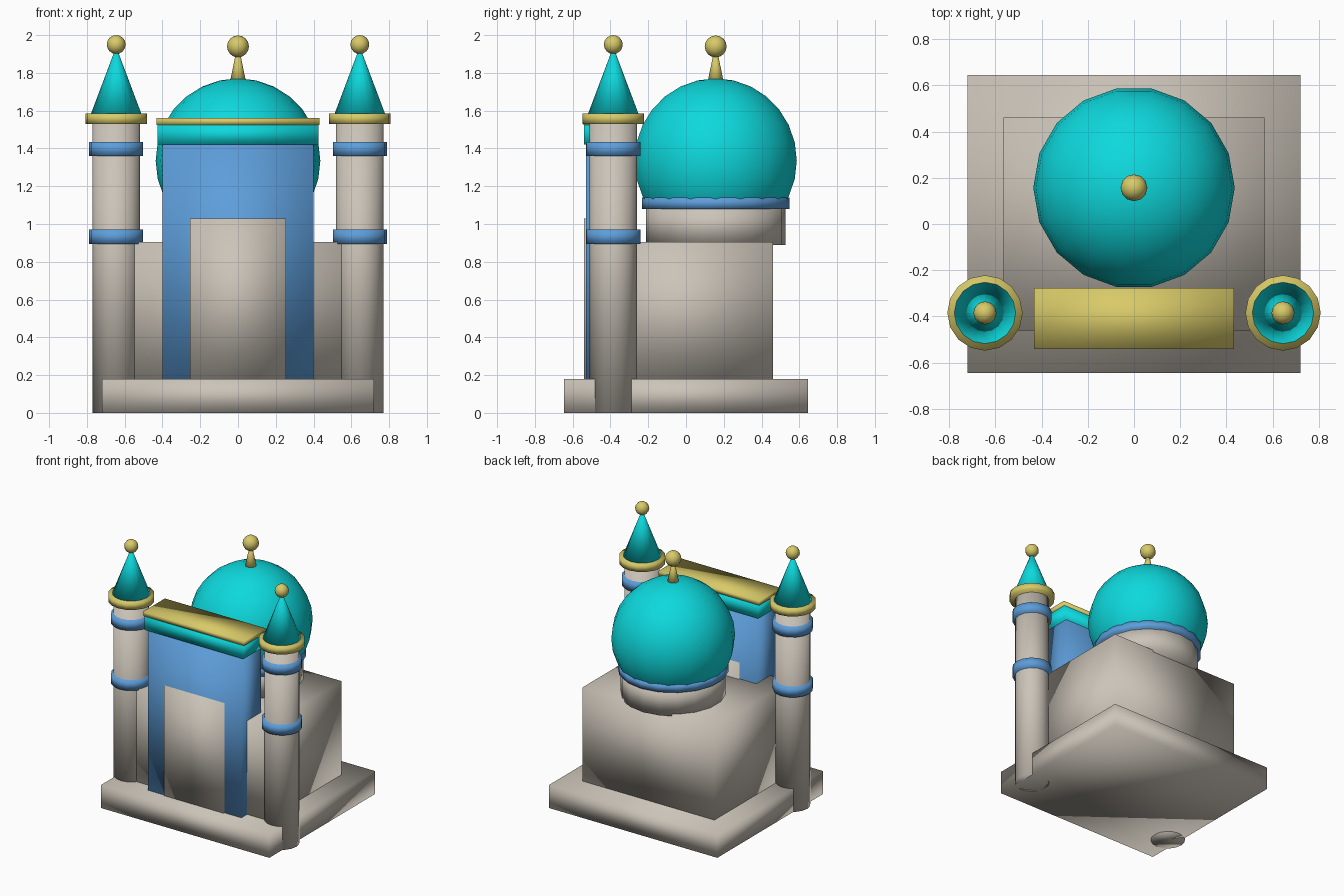
import bpy
import bmesh
import math
from mathutils import Matrix

cube = bpy.data.objects.get("Cube")
if cube:
    bpy.data.objects.remove(cube, do_unlink=True)


def make_material(name, rgb):
    mat = bpy.data.materials.new(name)
    mat.use_nodes = True
    mat.diffuse_color = (*rgb, 1)
    mat.node_tree.nodes["Principled BSDF"].inputs["Base Color"].default_value = (*rgb, 1)
    return mat


stone = make_material("warm stone", (0.60, 0.55, 0.48))
teal = make_material("turquoise tile", (0.004, 0.69, 0.72))
blue = make_material("blue tile", (0.11, 0.34, 0.70))
gold = make_material("pale gold", (0.69, 0.59, 0.14))


def finish(name, bm, mat, location):
    """Turn a bmesh into a softly shaded object."""
    mesh = bpy.data.meshes.new(name)
    for face in bm.faces:
        face.smooth = True
    bm.to_mesh(mesh)
    bm.free()
    mesh.materials.append(mat)
    obj = bpy.data.objects.new(name, mesh)
    obj.location = location
    bpy.context.collection.objects.link(obj)
    return obj


def box(name, mat, half_width, y0, y1, z0, z1):
    bm = bmesh.new()
    bmesh.ops.create_cube(bm, size=1)
    bmesh.ops.scale(bm, vec=(2 * half_width, y1 - y0, z1 - z0), verts=bm.verts)
    return finish(name, bm, mat, (0, (y0 + y1) / 2, (z0 + z1) / 2))


def cone(name, mat, x, y, z0, z1, r0, r1=None, sides=16):
    """Upright cylinder, or a tapered one when r1 is given."""
    bm = bmesh.new()
    bmesh.ops.create_cone(bm, cap_ends=True, segments=sides, radius1=r0,
                          radius2=r0 if r1 is None else r1, depth=z1 - z0)
    return finish(name, bm, mat, (x, y, (z0 + z1) / 2))


def ball(name, mat, x, y, z, radius, sides=12, rings=8):
    bm = bmesh.new()
    bmesh.ops.create_uvsphere(bm, u_segments=sides, v_segments=rings, radius=radius)
    bmesh.ops.rotate(bm, matrix=Matrix.Rotation(math.pi / 2, 3, "Z"), verts=bm.verts)
    return finish(name, bm, mat, (x, y, z))


# Base and main hall
box("plinth", stone, 0.72, -0.645, 0.645, 0, 0.18)
box("main_hall", stone, 0.565, -0.46, 0.46, 0.17, 0.905)

# Entrance portal
box("portal", blue, 0.40, -0.53, -0.29, 0.17, 1.43)
box("portal_niche", stone, 0.255, -0.54, -0.28, 0.17, 1.03)
box("portal_frieze", teal, 0.425, -0.54, -0.28, 1.42, 1.53)
box("portal_cornice", gold, 0.432, -0.542, -0.278, 1.525, 1.56)

# Dome on its drum
dome_y = 0.157
cone("drum", stone, 0, dome_y, 0.89, 1.10, 0.37, sides=18)
cone("dome_ring", blue, 0, dome_y, 1.08, 1.14, 0.39, sides=18)
ball("dome", teal, 0, dome_y, 1.335, 0.436, sides=18, rings=14)
cone("dome_spire", gold, 0, dome_y, 1.74, 1.91, 0.045, 0.01, sides=12)
ball("dome_finial", gold, 0, dome_y, 1.94, 0.058)

# Twin minarets
for side, x in (("left", 0.645), ("right", -0.645)):
    y = -0.385
    cone(side + "_minaret_shaft", stone, x, y, 0, 1.55, 0.125)
    for level, z in (("lower", 0.895), ("upper", 1.36)):
        cone(f"{side}_minaret_{level}_band", blue, x, y, z, z + 0.075, 0.143)
    cone(side + "_minaret_balcony", gold, x, y, 1.53, 1.585, 0.163)
    cone(side + "_minaret_roof", teal, x, y, 1.585, 1.93, 0.133, 0.003)
    ball(side + "_minaret_finial", gold, x, y, 1.95, 0.05)
